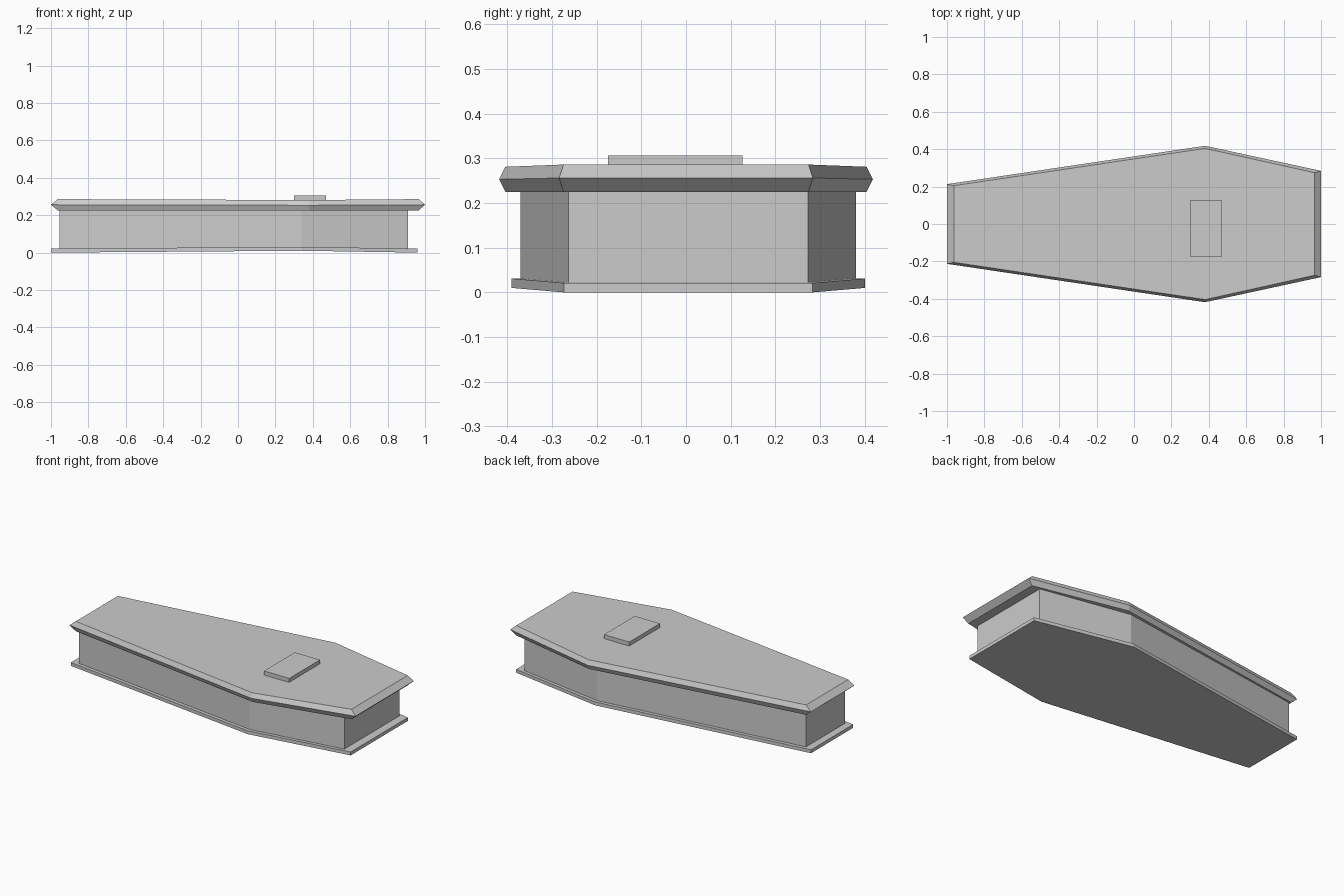
import bpy, bmesh

if "Cube" in bpy.data.objects:
    bpy.data.objects.remove(bpy.data.objects["Cube"])


def hexagon(foot, waist, head, cy=0.0):
    """Coffin outline from three (x, half_width, z) stations along the length."""
    stations = [foot, waist, head]
    near = [(x, cy - w, z) for x, w, z in stations]
    far = [(x, cy + w, z) for x, w, z in reversed(stations)]
    return near + far


def loft(name, rings):
    """Stack coffin outlines into a closed solid, caps split at the waist."""
    bm = bmesh.new()
    loops = [[bm.verts.new(p) for p in ring] for ring in rings]
    for lo, hi in zip(loops, loops[1:]):
        for i in range(6):
            j = (i + 1) % 6
            bm.faces.new((lo[i], lo[j], hi[j], hi[i]))
    for cap in (loops[0], loops[-1]):
        bm.faces.new((cap[0], cap[1], cap[4], cap[5]))
        bm.faces.new((cap[1], cap[2], cap[3], cap[4]))
    bmesh.ops.recalc_face_normals(bm, faces=bm.faces)
    mesh = bpy.data.meshes.new(name)
    bm.to_mesh(mesh)
    bm.free()
    obj = bpy.data.objects.new(name, mesh)
    bpy.context.collection.objects.link(obj)
    return obj


# Base plinth, very slightly raised at the waist
loft("base_plinth", [
    hexagon((-1.0, 0.205, z), (0.34, 0.396, z + 0.01), (0.96, 0.278, z), 0.005)
    for z in (0.0, 0.021)])

# Box walls
loft("coffin_body", [
    hexagon((-0.955, 0.19, z), (0.34, 0.375, z), (0.91, 0.268, z), 0.005)
    for z in (0.015, 0.235)])

# Lid with bevelled rim above and below its widest line
loft("lid", [
    hexagon((-0.963, 0.205, 0.225), (0.38, 0.404, 0.225), (0.966, 0.274, 0.225)),
    hexagon((-1.0, 0.213, 0.256), (0.38, 0.418, 0.253), (1.0, 0.284, 0.256)),
    hexagon((-0.963, 0.205, 0.286), (0.38, 0.404, 0.281), (0.966, 0.274, 0.286))])

# Raised plaque on the lid
bpy.ops.mesh.primitive_cube_add(size=1, location=(0.385, -0.024, 0.291))
plaque = bpy.context.object
plaque.name = "lid_plaque"
plaque.scale = (0.172, 0.30, 0.03)
